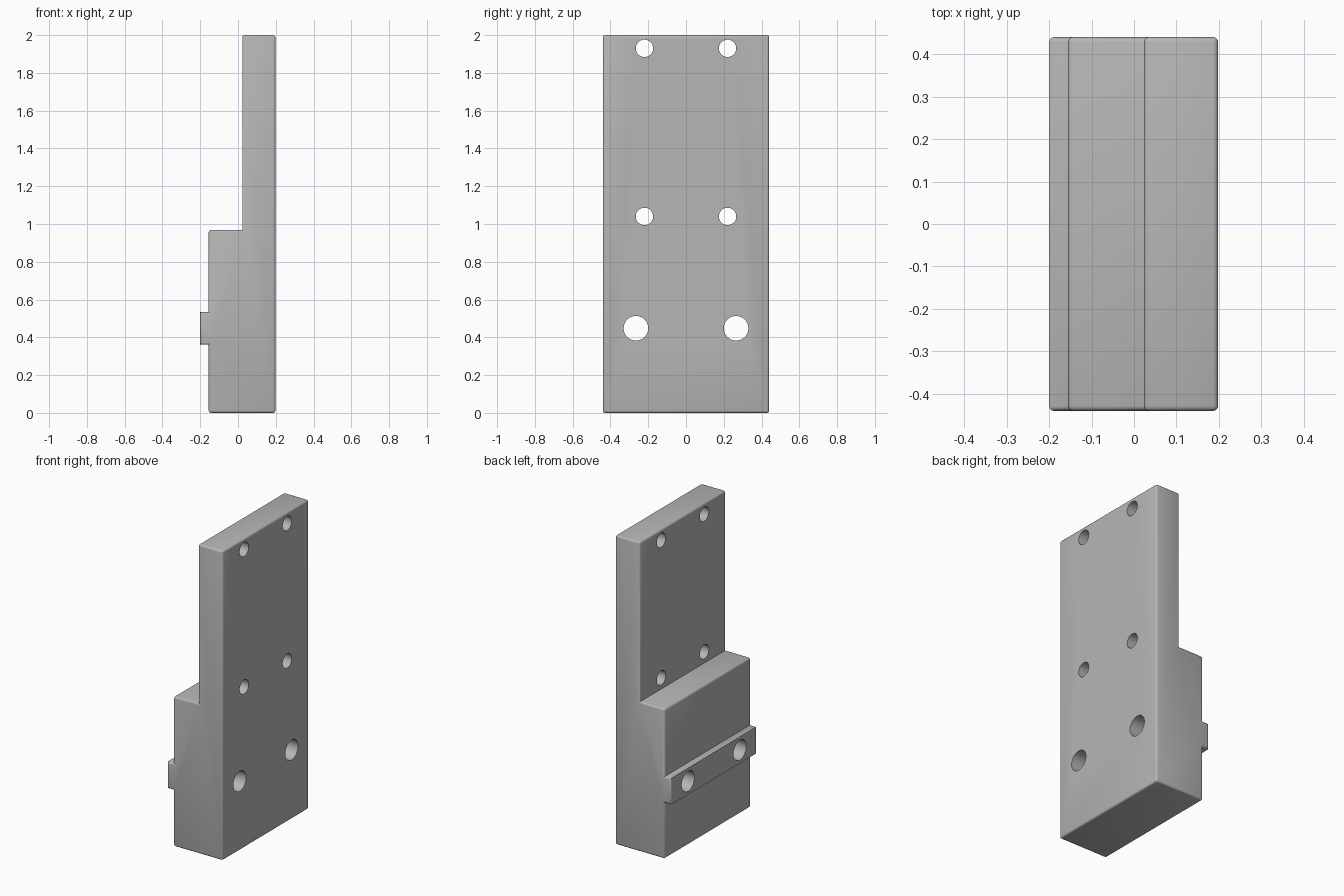
import bpy, bmesh, math
from mathutils import Matrix, Vector

cube = bpy.data.objects.get("Cube")
if cube:
    bpy.data.objects.remove(cube, do_unlink=True)

HALF_DEPTH = 0.44
EDGE = 0.012

grey = bpy.data.materials.new("machined grey")
grey.use_nodes = True
grey.diffuse_color = (0.47, 0.47, 0.47, 1)
grey.node_tree.nodes["Principled BSDF"].inputs["Base Color"].default_value = grey.diffuse_color


def make_object(name, bm):
    mesh = bpy.data.meshes.new(name)
    bm.to_mesh(mesh)
    bm.free()
    obj = bpy.data.objects.new(name, mesh)
    bpy.context.collection.objects.link(obj)
    mesh.materials.append(grey)
    return obj


# Stepped plate with a locating key, extruded from its end profile
profile = [(-0.155, 0), (0.198, 0), (0.198, 2), (0.023, 2), (0.023, 0.968),
           (-0.155, 0.968), (-0.155, 0.533), (-0.2, 0.533), (-0.2, 0.362), (-0.155, 0.362)]
bm = bmesh.new()
end = bm.faces.new([bm.verts.new((x, -HALF_DEPTH, z)) for x, z in profile])
ext = bmesh.ops.extrude_face_region(bm, geom=[end])
moved = [v for v in ext["geom"] if isinstance(v, bmesh.types.BMVert)]
bmesh.ops.translate(bm, verts=moved, vec=(0, 2 * HALF_DEPTH, 0))
bmesh.ops.recalc_face_normals(bm, faces=bm.faces)


# Round the outer edges; inner corners and the long key edges stay sharp
def is_rounded(edge):
    along = abs(edge.verts[0].co.y - edge.verts[1].co.y) > 0.1
    on_key = edge.verts[0].co.x < -0.19
    return edge.is_convex and not (along and on_key)


bmesh.ops.bevel(bm, geom=[e for e in bm.edges if is_rounded(e)], offset=EDGE,
                offset_type='OFFSET', segments=3, profile=0.5, affect='EDGES', clamp_overlap=True)
plate = make_object("mounting_plate", bm)

# Through holes: upper and middle screw pairs, larger lower pair through the key
holes = [(0.22, 1.93, 0.046), (0.22, 1.04, 0.046), (0.265, 0.448, 0.065)]
bm = bmesh.new()
turn = Matrix.Rotation(math.pi / 2, 4, 'Y')
for y, z, radius in holes:
    for side in (-1, 1):
        place = Matrix.Translation(Vector((0, side * y, z))) @ turn
        bmesh.ops.create_cone(bm, cap_ends=True, segments=48, radius1=radius,
                              radius2=radius, depth=1, matrix=place)
cutter = make_object("hole_cutter", bm)
cutter.hide_render = True

bpy.ops.object.select_all(action='DESELECT')
bpy.context.view_layer.objects.active = plate
plate.select_set(True)
cut = plate.modifiers.new("holes", 'BOOLEAN')
cut.operation = 'DIFFERENCE'
cut.solver = 'EXACT'
cut.object = cutter
bpy.ops.object.modifier_apply(modifier=cut.name)
bpy.data.objects.remove(cutter, do_unlink=True)
bpy.ops.object.shade_smooth_by_angle(angle=math.radians(35))
